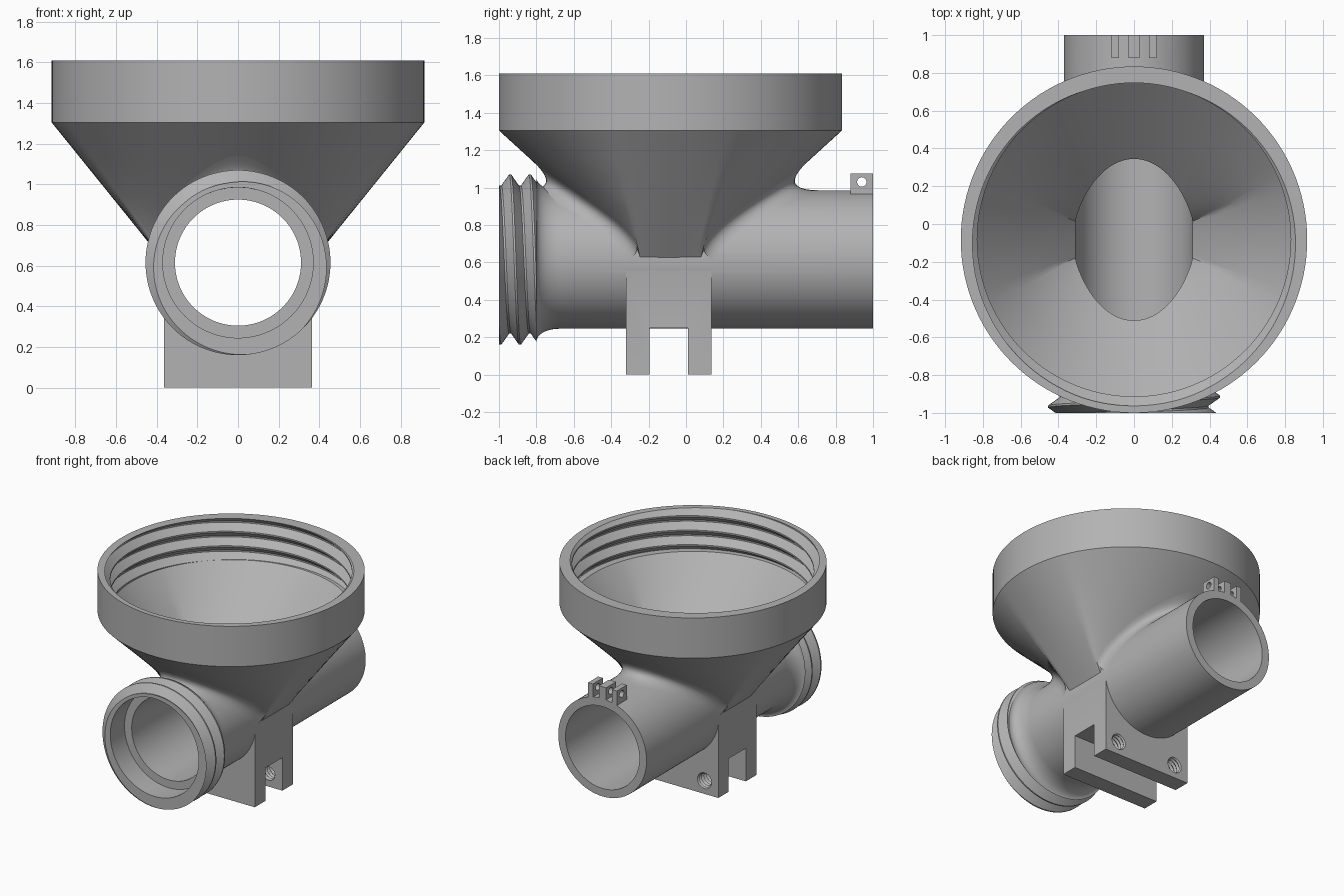
import bpy, bmesh
from math import sin, cos, pi, tan, radians, atan2, copysign, floor
from mathutils import Vector

cube = bpy.data.objects.get("Cube")
if cube:
    bpy.data.objects.remove(cube, do_unlink=True)

GREY = (0.45, 0.45, 0.45, 1)
mat = bpy.data.materials.new("plain grey")
mat.use_nodes = True
mat.diffuse_color = GREY
mat.node_tree.nodes["Principled BSDF"].inputs["Base Color"].default_value = GREY

SEG = 120
AXIS_Z = 0.615           # height of the pipe axis
PIPE_R, BORE_R = 0.37, 0.31
HOP_Y = -0.083           # hopper centre
RIM_LOW, RIM_TOP, RIM_R = 1.305, 1.61, 0.917
SIDE = radians(21)       # half angle of the flat hopper sides
FOOT = (0.36, 0.16)      # half size of the hopper foot


# ---------- helpers ----------
def finish(name, bm):
    me = bpy.data.meshes.new(name)
    bm.to_mesh(me)
    bm.free()
    me.materials.append(mat)
    ob = bpy.data.objects.new(name, me)
    bpy.context.collection.objects.link(ob)
    return ob


def skin(name, rings, solid=True):
    """Bridge rows of points; a solid has closed rows and end caps."""
    bm = bmesh.new()
    rows = [[bm.verts.new(p) for p in r] for r in rings]
    n = len(rows[0])
    for a, b in zip(rows, rows[1:]):
        for i in range(n if solid else n - 1):
            j = (i + 1) % n
            bm.faces.new((a[i], a[j], b[j], b[i]))
    if solid:
        bm.faces.new(rows[0])
        bm.faces.new(rows[-1])
        bmesh.ops.recalc_face_normals(bm, faces=bm.faces)
    else:
        bmesh.ops.remove_doubles(bm, verts=bm.verts, dist=1e-5)
    return finish(name, bm)


def around_y(r, h, a, cx=0, cz=AXIS_Z):
    return (cx + r * cos(a), h, cz + r * sin(a))


def around_z(r, h, a):
    return (r * cos(a), HOP_Y + r * sin(a), h)


def lathe_y(name, profile, cx=0, cz=AXIS_Z, seg=SEG):
    return skin(name, [[around_y(r, y, 2 * pi * i / seg, cx, cz) for i in range(seg)]
                       for y, r in profile])


def box(name, lo, hi):
    bm = bmesh.new()
    bmesh.ops.create_cube(bm, size=1)
    for v in bm.verts:
        v.co = [l + (c + 0.5) * (h - l) for c, l, h in zip(v.co, lo, hi)]
    return finish(name, bm)


def boolean(ob, other, op="DIFFERENCE"):
    m = ob.modifiers.new(op, "BOOLEAN")
    m.operation, m.solver, m.object = op, "EXACT", other
    bpy.context.view_layer.objects.active = ob
    bpy.ops.object.modifier_apply(modifier=m.name)
    bpy.data.objects.remove(other, do_unlink=True)


def foot_point(a, bx, by):
    """Point on the oblong hopper foot that matches rim angle a."""
    q = atan2(abs(sin(a)), abs(cos(a)))
    if q <= SIDE:
        x, y = bx, by * q / SIDE
    else:
        x, y = bx * (1 - (q - SIDE) / (pi / 2 - SIDE)), by
    return Vector((copysign(x, cos(a)), HOP_Y + copysign(y, sin(a)), AXIS_Z))


def hopper(name, foot, r, z, upper):
    """Loft from an oblong foot to a circle, then up through (radius, height) rings."""
    angles = [2 * pi * i / SEG for i in range(SEG)]
    rings = [[foot_point(a, *foot).lerp(Vector(around_z(r, z, a)), k / 4) for a in angles]
             for k in range(5)]
    rings += [[around_z(rr, h, a) for a in angles] for rr, h in upper]
    return skin(name, rings)


def thread(name, place, lo, hi, pitch, start, hand, crest, root, close):
    """Helical ridge clipped between lo and hi, closed to a wall radius."""
    angles = [2 * pi * i / SEG for i in range(SEG + 1)]

    def row(phase):
        out = []
        for a in angles:
            off = start + hand * pitch * a / (2 * pi)
            h = min(hi, max(lo, off + phase * pitch))
            ph = (h - off) / pitch
            d = abs(ph - floor(ph + 0.5)) * 2
            d = min(1, max(0, (d - 0.1) / 0.8))
            out.append(place(crest + (root - crest) * d, h, a))
        return out

    turns = int((hi - lo) / pitch) + 3
    rows = [row(k + f) for k in range(-turns, turns + 1) for f in (-0.45, -0.05, 0.05, 0.45)]
    rows = [[place(close, lo, a) for a in angles]] + rows + [[place(close, hi, a) for a in angles]]
    return skin(name, rows[::-1], solid=False)


def saddle(name, sgn, radius=0.09, steps=10):
    """Rounded blend where the hopper meets the pipe."""
    def meet(a):
        p, q = foot_point(a, *FOOT), Vector(around_z(RIM_R, RIM_LOW, a))
        lo, hi = 0.0, 1.0
        for _ in range(40):
            t = (lo + hi) / 2
            m = p.lerp(q, t)
            if m.x ** 2 + (m.z - AXIS_Z) ** 2 < PIPE_R ** 2:
                lo = t
            else:
                hi = t
        return m, (q - p).normalized()

    rings, count, e = [], 60, 0.002
    for i in range(count + 1):
        a = sgn * (SIDE + 0.01 + (pi - 2 * SIDE - 0.02) * i / count)
        p, up = meet(a)
        along = (meet(a + e)[0] - meet(a - e)[0]).normalized()
        n_pipe = Vector((p.x, 0, p.z - AXIS_Z)).normalized()
        out = n_pipe.cross(along).normalized()
        if out.y * sgn < 0:
            out = -out
        s = min(0.24, radius / tan(max(0.2, out.angle(up)) / 2))
        foot = p + out * s
        k = PIPE_R / (foot.x ** 2 + (foot.z - AXIS_Z) ** 2) ** 0.5
        foot = Vector((foot.x * k, foot.y, AXIS_Z + (foot.z - AXIS_Z) * k))
        top = p + up * s
        rings.append([foot * (1 - t) ** 2 + p * 2 * t * (1 - t) + top * t * t
                      for t in (j / steps for j in range(steps + 1))])
    return skin(name, rings[::-1] if sgn > 0 else rings, solid=False)


# ---------- pipe with flared collar ----------
flare = [(-0.8 + 0.12 * (1 - cos(t)), 0.44 - 0.07 * sin(t))
         for t in (pi / 2 * k / 10 for k in range(11))]
body = lathe_y("pipe_body", [(-1, 0.39), (-0.8, 0.39)] + flare + [(1, PIPE_R)])

# ---------- hopper and rim ----------
boolean(body, hopper("hopper", FOOT, RIM_R, RIM_LOW, [(RIM_R, RIM_TOP)]), "UNION")

# ---------- slotted mounting block with tapped holes ----------
block = box("mounting_block", (-0.365, -0.32, 0), (0.365, 0.135, AXIS_Z))
boolean(block, box("slot", (-1, -0.195, -0.1), (1, 0.01, 0.25)))
for x in (-0.25, 0.25):
    tapped = [(-0.03 + 0.014 * k, 0.05 if k % 2 else 0.062) for k in range(15)]
    boolean(block, lathe_y("tapped_hole", tapped, x, 0.1, 32))
boolean(body, block, "UNION")

# ---------- hollow inside ----------
boolean(body, lathe_y("bore", [(-1.1, 0.37), (-0.83, 0.37), (-0.83, BORE_R), (1.1, BORE_R)]))
boolean(body, hopper("hopper_bore", (0.305, 0.095), 0.83, 1.3, [(0.885, 1.3), (0.885, 1.7)]))

parts = [body]

# ---------- blends and threads ----------
parts.append(saddle("front_blend", -1))
parts.append(saddle("back_blend", 1))
parts.append(thread("collar_thread", around_y, -1, -0.8, 0.105, -0.914, -1, 0.455, 0.395, 0.39))
parts.append(thread("rim_thread", around_z, 1.3, RIM_TOP, 0.11, RIM_TOP - 0.0825, 1,
                    0.88, 0.83, 0.885))

# ---------- hinge tabs ----------
for name, x0, x1 in (("right_tab", -0.12, -0.08), ("middle_tab", -0.03, 0.03),
                     ("left_tab", 0.08, 0.12)):
    tab = box(name, (x0, 0.88, 0.95), (x1, 1, 1.075))
    pin = lathe_y("pin_hole", [(x0 - 0.1, 0.025), (x1 + 0.1, 0.025)], 0, 0, 24)
    for v in pin.data.vertices:      # turn the pin to lie across the tabs
        v.co = (v.co.y, 0.94 - v.co.x, 1.03 + v.co.z)
    boolean(tab, pin)
    parts.append(tab)

# ---------- shading ----------
for ob in bpy.context.view_layer.objects:
    ob.select_set(ob in parts)
bpy.context.view_layer.objects.active = body
bpy.ops.object.shade_smooth_by_angle(angle=radians(30))
